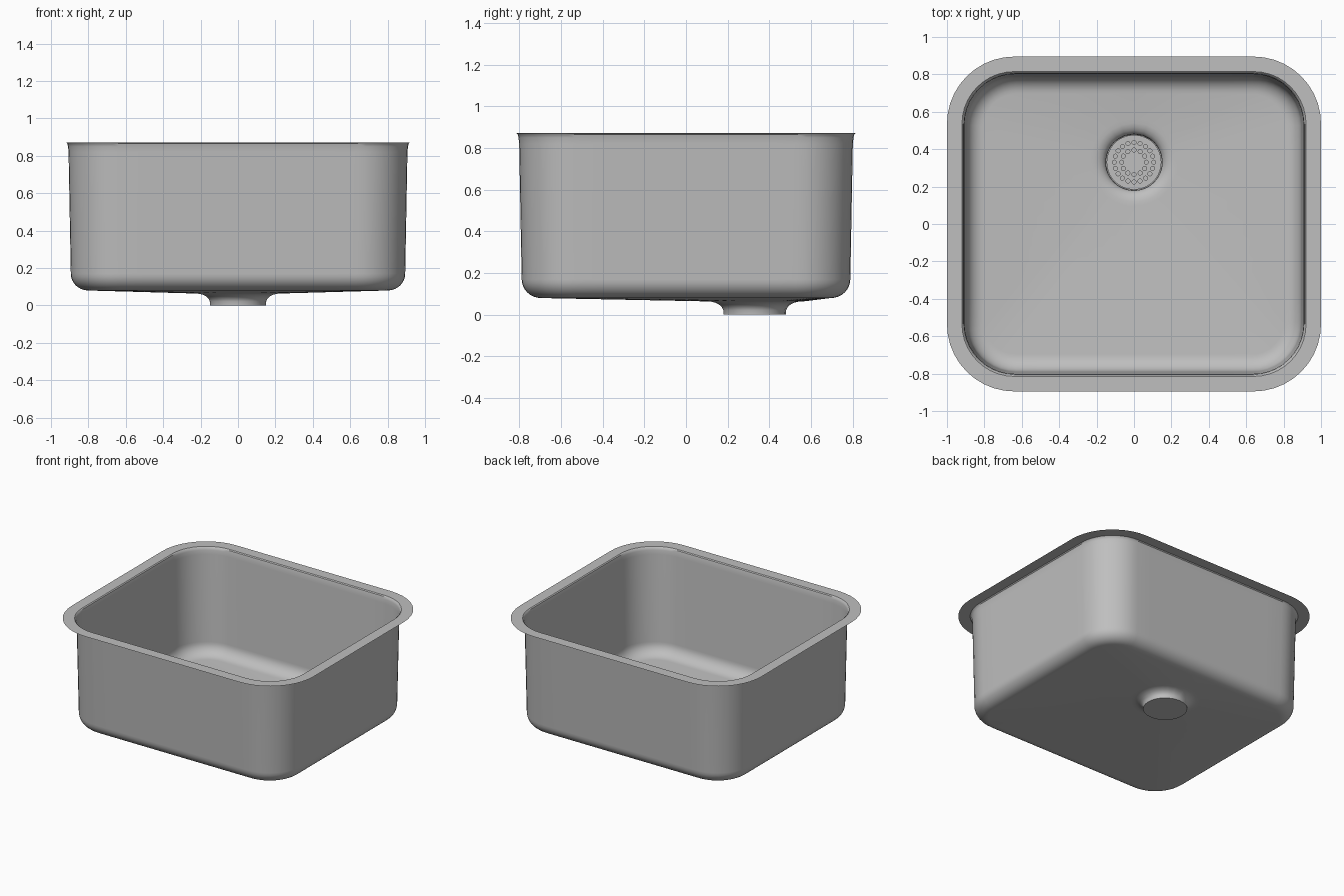
import bpy, bmesh, math
from mathutils import Vector

if "Cube" in bpy.data.objects:
    bpy.data.objects.remove(bpy.data.objects["Cube"])

CORNER_STEPS, SIDE_STEPS = 10, 10
DRAIN = Vector((0, 0.33))

steel = bpy.data.materials.new("brushed_steel")
steel.diffuse_color = (0.52, 0.52, 0.52, 1)
steel.use_nodes = True
steel.node_tree.nodes["Principled BSDF"].inputs["Base Color"].default_value = steel.diffuse_color


def rounded_rect(hx, r):
    """Counter-clockwise rounded rectangle, slightly deeper in x than in y."""
    hy = hx - 0.105
    pts = []
    for k, (sx, sy) in enumerate([(1, 1), (-1, 1), (-1, -1), (1, -1)]):
        for i in range(CORNER_STEPS + 1):
            a = math.pi / 2 * (k + i / CORNER_STEPS)
            pts.append(Vector((sx * (hx - r) + r * math.cos(a),
                               sy * (hy - r) + r * math.sin(a))))
    # divide the straight sides
    out = []
    for i, p in enumerate(pts):
        out.append(p)
        if i % (CORNER_STEPS + 1) == CORNER_STEPS:
            q = pts[(i + 1) % len(pts)]
            out += [p.lerp(q, j / SIDE_STEPS) for j in range(1, SIDE_STEPS)]
    return out


def make_object(name, bm, angle=35):
    me = bpy.data.meshes.new(name)
    bm.to_mesh(me)
    bm.free()
    me.materials.append(steel)
    ob = bpy.data.objects.new(name, me)
    bpy.context.collection.objects.link(ob)
    bpy.ops.object.select_all(action='DESELECT')
    ob.select_set(True)
    bpy.context.view_layer.objects.active = ob
    bpy.ops.object.shade_smooth_by_angle(angle=math.radians(angle))
    return ob


def loft(name, rings, cap=False):
    bm = bmesh.new()
    loops = [[bm.verts.new((p.x, p.y, z)) for p in pts] for pts, z in rings]
    n = len(loops[0])
    for a, b in zip(loops, loops[1:]):
        for i in range(n):
            j = (i + 1) % n
            bm.faces.new((a[i], a[j], b[j], b[i]))
    if cap:
        bm.faces.new(loops[-1])
    return make_object(name, bm)


# Flat mounting flange
TOP = 0.872
loft("flange", [(rounded_rect(1.0, 0.36), TOP), (rounded_rect(0.92, 0.28), TOP)])

# Bowl: rolled lip, tapered wall, rounded foot
bowl = [(0.92, 0.28, TOP), (0.913, 0.273, 0.866), (0.909, 0.27, 0.85),
        (0.906, 0.268, 0.82), (0.894, 0.262, 0.17)]
for i in range(1, 9):
    a = math.pi / 2 * i / 8
    inset = 0.094 * (1 - math.cos(a))
    bowl.append((0.894 - inset, 0.262 - inset, 0.17 - 0.09 * math.sin(a)))
rings = [(rounded_rect(hx, r), z) for hx, r, z in bowl]

# Floor falls towards the drain, then rolls into the drain cup
floor = rings[-1][0]
rays = [(p - DRAIN).normalized() for p in floor]
cup = [(0.235, 0.064), (0.21, 0.0625), (0.19, 0.058), (0.172, 0.049),
       (0.158, 0.037), (0.151, 0.022), (0.15, 0.0)]
rings += [([DRAIN + d * r for d in rays], z) for r, z in cup]
loft("bowl", rings, cap=True)


# Strainer plate with two rings of holes and a centre screw
def add_disc(bm, x, y, z, r, h, segments):
    geo = bmesh.ops.create_cone(bm, cap_ends=True, segments=segments,
                                radius1=r, radius2=r, depth=h)
    bmesh.ops.translate(bm, verts=geo["verts"], vec=(x, y, z))


bm = bmesh.new()
add_disc(bm, DRAIN.x, DRAIN.y, 0.010, 0.146, 0.008, 64)
strainer = make_object("strainer", bm)

bm = bmesh.new()
for count, radius in ((12, 0.066), (20, 0.105)):
    for i in range(count):
        a = math.tau * i / count
        add_disc(bm, DRAIN.x + radius * math.cos(a),
                 DRAIN.y + radius * math.sin(a), 0.010, 0.011, 0.03, 14)
cutter = make_object("hole_cutter", bm)
cutter.hide_render = True
cutter.hide_set(True)
holes = strainer.modifiers.new("holes", 'BOOLEAN')
holes.operation = 'DIFFERENCE'
holes.solver = 'EXACT'
holes.object = cutter

bm = bmesh.new()
add_disc(bm, DRAIN.x, DRAIN.y, 0.016, 0.028, 0.006, 32)
make_object("strainer_screw", bm)
